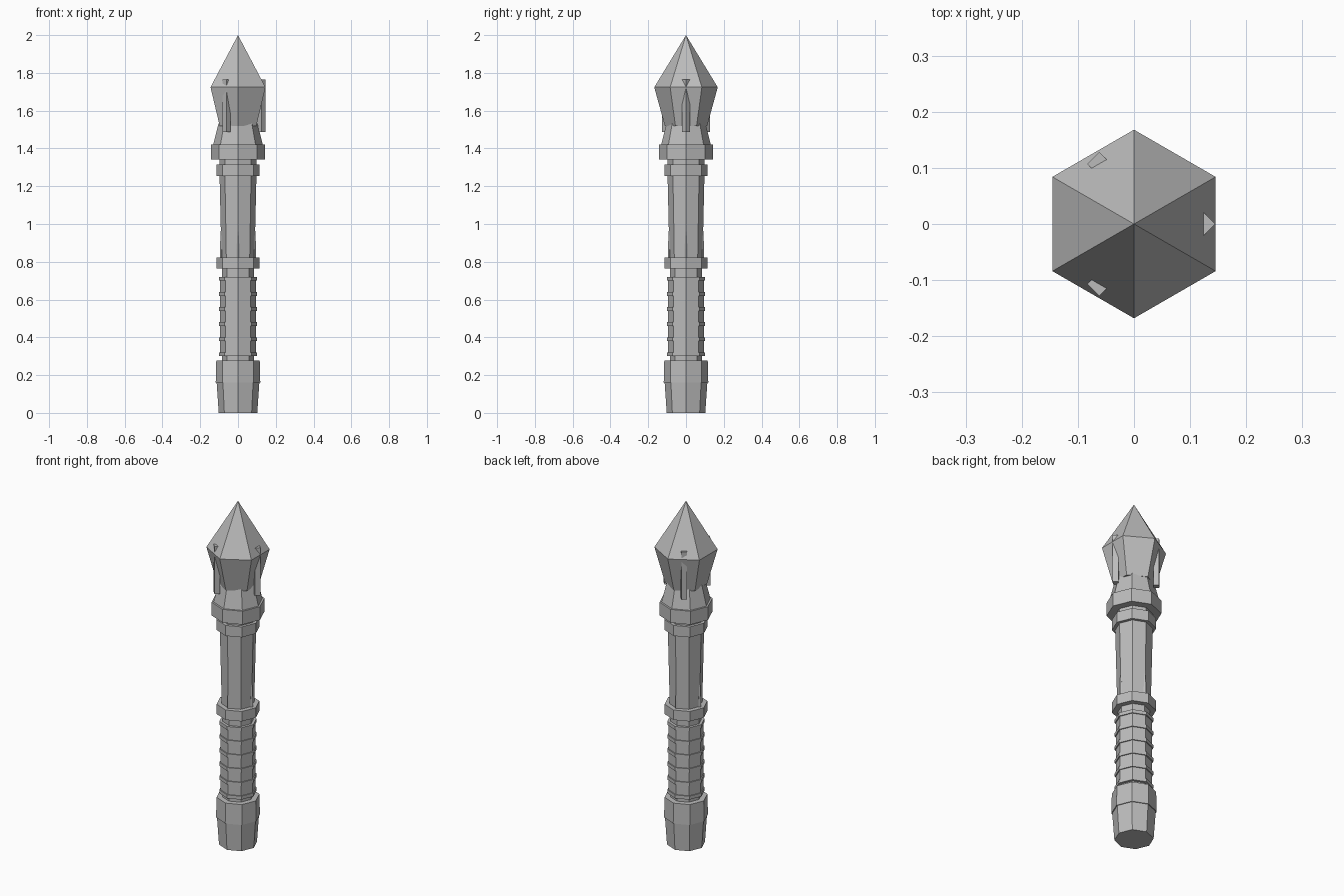
import bpy, bmesh
from math import cos, sin, pi, radians

cube = bpy.data.objects.get("Cube")
if cube:
    bpy.data.objects.remove(cube)

grey = bpy.data.materials.new("plain grey")
grey.use_nodes = True
colour = (0.5, 0.5, 0.5, 1)
grey.diffuse_color = colour
grey.node_tree.nodes["Principled BSDF"].inputs["Base Color"].default_value = colour


def lathe(name, profile, sides=8, turn=0.0, centre=(0, 0)):
    """Flat-sided solid from (radius, height) pairs; zero radius makes a point."""
    bm = bmesh.new()
    rings = []
    for r, z in profile:
        count = sides if r > 0 else 1
        rings.append([bm.verts.new((centre[0] + r * cos(turn + 2 * pi * i / sides),
                                    centre[1] + r * sin(turn + 2 * pi * i / sides), z))
                      for i in range(count)])
    for low, high in zip(rings, rings[1:]):
        for i in range(sides):
            j = (i + 1) % sides
            if len(high) == 1:
                bm.faces.new((low[i], low[j], high[0]))
            else:
                bm.faces.new((low[i], low[j], high[j], high[i]))
    for ring in (rings[0], rings[-1]):
        if len(ring) > 1:
            bm.faces.new(ring)
    bmesh.ops.recalc_face_normals(bm, faces=bm.faces)
    mesh = bpy.data.meshes.new(name)
    bm.to_mesh(mesh)
    bm.free()
    mesh.materials.append(grey)
    obj = bpy.data.objects.new(name, mesh)
    bpy.context.collection.objects.link(obj)
    return obj


# Pommel and its ring
lathe("pommel", [(0.102, 0), (0.113, 0.16)])
lathe("pommel_ring", [(0.118, 0.16), (0.115, 0.278)])

# Grip with raised wraps
lathe("grip_core", [(0.084, 0.27), (0.084, 0.77)])
lathe("grip", [(0.094, 0.30), (0.094, 0.72)])
for i in range(6):
    z = 0.30 + 0.08 * i
    lathe("grip_wrap", [(0.10, z), (0.10, z + 0.02)])

# Shaft between two bands
lathe("lower_band", [(0.115, 0.764), (0.115, 0.822)])
lathe("shaft", [(0.087, 0.80), (0.098, 1.27)])
lathe("upper_band", [(0.115, 1.255), (0.115, 1.316)])
lathe("neck", [(0.098, 1.30), (0.098, 1.36)])

# Slim spikes along the four shaft edges
for i in range(4):
    a = i * pi / 2
    lathe("shaft_spike", [(0.008, 0.82), (0.008, 0.87), (0, 1.03)], sides=4,
          centre=(0.088 * cos(a), 0.088 * sin(a)))

# Collar and tapered socket
lathe("collar", [(0.142, 1.342), (0.142, 1.42)])
lathe("socket", [(0.134, 1.41), (0.103, 1.533)])

# Six-sided gem
lathe("gem", [(0.112, 1.52), (0.168, 1.724), (0, 2.0)], sides=6, turn=pi / 6)

# Three upright claws holding the gem
for angle in (0, 120, 240):
    a = radians(angle)
    lathe("claw", [(0.0212, 1.487), (0.0212, 1.765)], sides=4,
          centre=(0.1235 * cos(a), 0.1235 * sin(a)))
